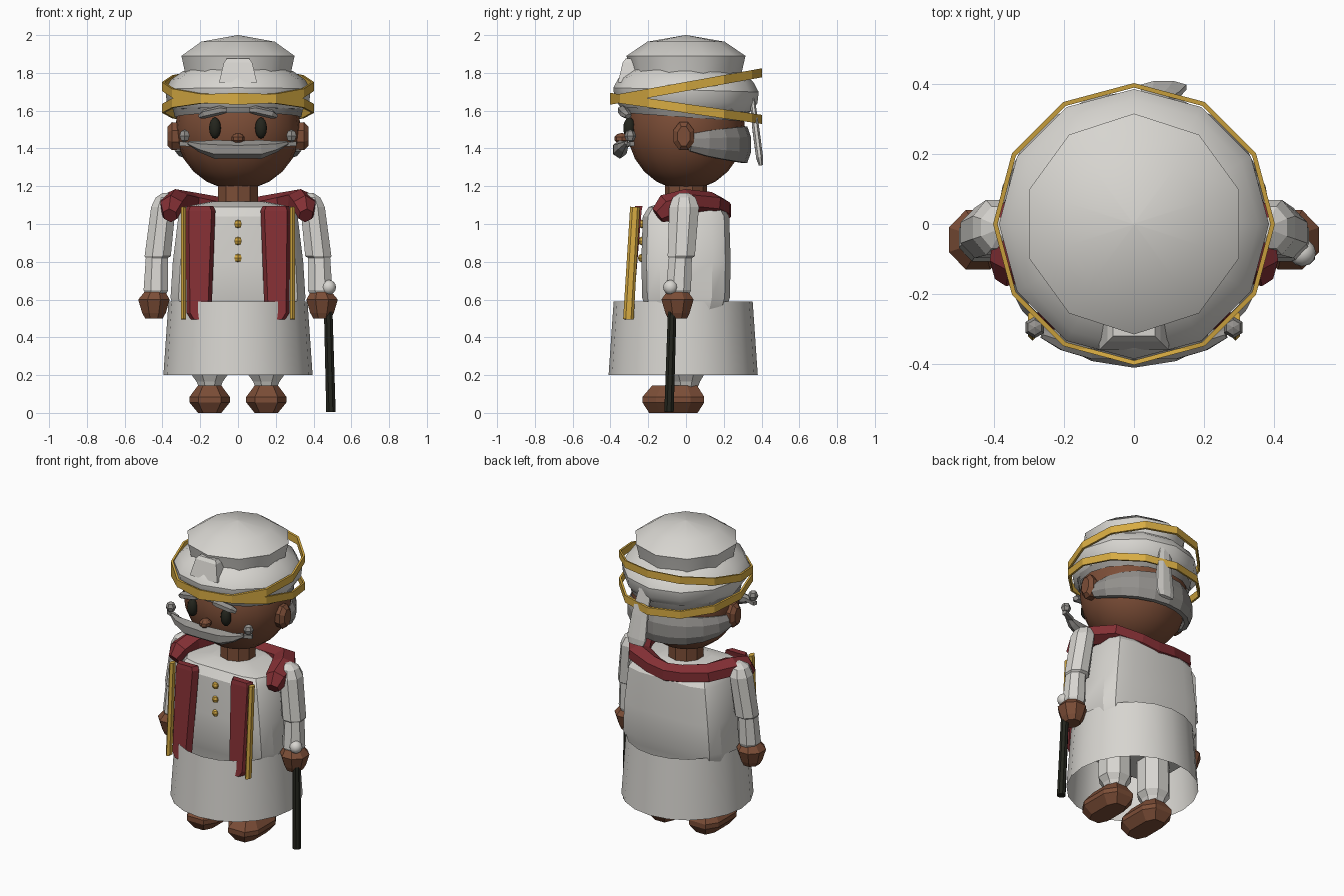
import bpy, bmesh, math
from mathutils import Vector

if "Cube" in bpy.data.objects:
    bpy.data.objects.remove(bpy.data.objects["Cube"])


def material(name, rgb):
    m = bpy.data.materials.new(name)
    m.diffuse_color = (*rgb, 1)
    m.use_nodes = True
    m.node_tree.nodes["Principled BSDF"].inputs["Base Color"].default_value = m.diffuse_color
    return m


WHITE = material("cloth_white", (0.68, 0.665, 0.63))
RED = material("scarf_red", (0.23, 0.029, 0.035))
GOLD = material("gold", (0.68, 0.41, 0.055))
SKIN = material("skin_brown", (0.2, 0.075, 0.038))
GREY = material("hair_grey", (0.29, 0.28, 0.265))
DARK = material("dark_wood", (0.017, 0.018, 0.012))


def finish(name, bm, mat, angle=0):
    bmesh.ops.recalc_face_normals(bm, faces=bm.faces)
    me = bpy.data.meshes.new(name)
    bm.to_mesh(me)
    bm.free()
    me.materials.append(mat)
    if angle:
        me.shade_smooth()
        me.set_sharp_from_angle(angle=math.radians(angle))
    ob = bpy.data.objects.new(name, me)
    bpy.context.collection.objects.link(ob)
    return ob


def skin_rings(name, rings, mat, caps=True, closed=False, angle=0):
    """Join rings of points into one surface."""
    bm = bmesh.new()
    vs = [[bm.verts.new(p) for p in r] for r in rings]
    n = len(vs[0])
    pairs = list(zip(vs, vs[1:])) + ([(vs[-1], vs[0])] if closed else [])
    for a, b in pairs:
        for i in range(n):
            j = (i + 1) % n
            bm.faces.new((a[i], a[j], b[j], b[i]))
    if caps and not closed:
        bm.faces.new(vs[0][::-1])
        bm.faces.new(vs[-1])
    return finish(name, bm, mat, angle)


def loft(name, sections, mat, n=8, phase=90, power=1, tilt=0, **kw):
    """Stack horizontal sections (cx, cy, z, rx, ry); tilt leans z along y."""
    rings = []
    for cx, cy, z, rx, ry in sections:
        ring = []
        for i in range(n):
            a = math.radians(phase) + 2 * math.pi * i / n
            c, s = math.cos(a), math.sin(a)
            x = cx + rx * math.copysign(abs(c) ** power, c)
            y = cy + ry * math.copysign(abs(s) ** power, s)
            ring.append((x, y, z + tilt * y))
        rings.append(ring)
    return skin_rings(name, rings, mat, **kw)


def tube(name, path, mat, n=6, up=(0, 0, 1), angle=0):
    """Sweep an oval along points (x, y, z, side radius, up radius)."""
    pts = [Vector(p[:3]) for p in path]
    rings = []
    for k, p in enumerate(pts):
        t = (pts[min(k + 1, len(pts) - 1)] - pts[max(k - 1, 0)]).normalized()
        side = t.cross(Vector(up)).normalized()
        top = side.cross(t)
        angs = [2 * math.pi * (i + 0.5) / n for i in range(n)]
        rings.append([p + side * (math.cos(a) * path[k][3]) + top * (math.sin(a) * path[k][4])
                      for a in angs])
    return skin_rings(name, rings, mat, angle=angle)


def ball(name, loc, r, mat, seg=8, rings=6, angle=0):
    bm = bmesh.new()
    bmesh.ops.create_uvsphere(bm, u_segments=seg, v_segments=rings, radius=1)
    for v in bm.verts:
        v.co = Vector(loc) + Vector([v.co[i] * r[i] for i in range(3)])
    return finish(name, bm, mat, angle)


def mirrored(half):
    """Extend a half path ending at x = 0 across to the other side."""
    return half + [(-p[0], *p[1:]) for p in half[-2::-1]]


# Robe: skirt and torso
loft("skirt", [(0, -.015, .2, .395, .395), (0, -.015, .59, .368, .368)], WHITE,
     n=20, caps=False, angle=30)
loft("torso", [(0, 0, .42, .3, .2), (0, 0, .55, .345, .215), (0, 0, .61, .362, .235),
               (0, 0, .8, .35, .24), (0, 0, 1.04, .32, .232), (0, 0, 1.09, .29, .2),
               (0, 0, 1.12, .14, .11)], WHITE, n=12, phase=15, power=.4, angle=30)
loft("neck", [(0, 0, 1.08, .11, .11), (0, 0, 1.22, .11, .11)], SKIN, n=10)

# Head and face
ball("head", (0, 0, 1.51), (.332, .312, .33), SKIN, 20, 12, 35)
ball("nose", (0, -.34, 1.452), (.037, .04, .03), SKIN, 8, 5)
loft("hair_cap", [(0, 0, 1.565, .335, .32), (0, 0, 1.64, .35, .345), (0, 0, 1.7, .34, .34)],
     GREY, n=16, tilt=-.07, caps=False, angle=30)
band = []
for i in range(11):
    a = math.radians(4 + 172 * i / 10)
    w = math.sin(a) ** .6
    band.append((.32 * math.cos(a), .31 * math.sin(a), 1.435 - .015 * w, .037, .035 + .07 * w))
tube("back_hair", band, GREY, n=8)
tube("moustache", mirrored([
    (.262, -.315, 1.43, .012, .01), (.2, -.335, 1.41, .03, .03),
    (.12, -.35, 1.395, .04, .05), (0, -.352, 1.393, .04, .046)]), GREY, n=6)

# Layered hat, gold bands, front tab and back tail
loft("hat_wrap", [(0, 0, 1.605, .345, .345), (0, 0, 1.65, .378, .378), (0, 0, 1.71, .385, .385),
                  (0, 0, 1.765, .355, .355), (0, 0, 1.81, .29, .29)],
     WHITE, n=12, tilt=-.03, angle=30)
loft("hat_crown", [(0, 0, 1.775, .29, .29), (0, 0, 1.825, .3, .3), (0, 0, 1.89, .315, .315),
                   (0, 0, 1.965, .205, .205), (0, 0, 2.0, .004, .004)], WHITE, n=10, angle=40)
for name, z, tilt in (("lower_gold_band", 1.612, -.145), ("upper_gold_band", 1.728, .18)):
    loft(name, [(0, 0, z + dz, r, r) for r, dz in
                ((.389, -.024), (.402, -.024), (.402, .024), (.389, .024))],
         GOLD, n=12, tilt=tilt, closed=True)
skin_rings("hat_tab", [[(-w, y, z), (w, y, z), (w, -.24, z), (-w, -.24, z)] for w, y, z in
                       ((.1, -.36, 1.75), (.075, -.335, 1.855), (.06, -.32, 1.875))], WHITE)
tube("hat_tail", [(.05, .35, 1.67, .045, .014), (.075, .37, 1.5, .06, .02),
                  (.085, .39, 1.35, .07, .02), (.085, .397, 1.31, .055, .012)],
     WHITE, n=8, up=(0, 1, 0))

# Shirt buttons
for z in (.82, .91, 1.0):
    ball("button", (0, -.235, z), (.023, .02, .023), GOLD, 6, 4)

# Scarf draped round the back of the neck onto both shoulders
tube("shoulder_scarf", mirrored([
    (.36, -.15, 1.045, .04, .045), (.35, -.1, 1.085, .068, .075), (.33, .0, 1.125, .08, .06),
    (.25, .13, 1.11, .075, .06), (.11, .18, 1.085, .06, .06), (0, .195, 1.07, .05, .065)]),
    RED, n=6)

for s, side in ((1, "left"), (-1, "right")):
    # Face details
    ball(side + "_eye", (s * .122, -.3, 1.508), (.033, .032, .056), DARK, 10, 8, 40)
    tube(side + "_eyebrow", [(s * .2, -.305, 1.57, .02, .014), (s * .175, -.32, 1.583, .03, .024),
                             (s * .09, -.335, 1.603, .03, .024), (s * .06, -.335, 1.602, .02, .014)],
         GREY, n=6)
    ball(side + "_moustache_curl", (s * .283, -.295, 1.467), (.031, .031, .034), GREY, 6, 4)
    tube(side + "_moustache_tip", [(s * .22, -.315, 1.42, .016, .016), (s * .305, -.285, 1.425, .018, .016)],
         GREY, n=4)
    tube(side + "_ear", [(s * .29, -.01, 1.465, .055, .075), (s * .35, -.012, 1.465, .06, .08),
                         (s * .372, -.012, 1.465, .035, .055)], SKIN, n=8)
    # Hanging scarf panels with gold edging
    skin_rings(side + "_scarf_panel",
               [[(s * x, y + dy, z) for x, dy in ((a, 0), (a + .02, -.04), (b - .018, -.04), (b, 0))]
                for z, y, a, b in ((.495, -.285, .165, .25), (.53, -.28, .14, .272),
                                   (1.07, -.235, .12, .278), (1.095, -.23, .13, .27))], RED)
    tube(side + "_gold_edge", [(s * .289, -.305, .495, .016, .028), (s * .289, -.27, 1.09, .016, .026)],
         GOLD, n=6, up=(0, 1, 0))
    # Sleeves and hands
    loft(side + "_sleeve", [(s * .435, -.04, .62, .055, .06), (s * .435, -.04, .65, .07, .072),
                            (s * .43, -.03, .82, .063, .066), (s * .425, -.025, .83, .075, .078),
                            (s * .395, -.01, 1.09, .07, .085), (s * .385, -.01, 1.14, .055, .065),
                            (s * .38, -.01, 1.165, .02, .025)], WHITE, n=8, phase=22.5)
    loft(side + "_hand", [(s * .445, -.045, .5, .05, .055), (s * .445, -.045, .53, .068, .07),
                          (s * .445, -.045, .6, .09, .092), (s * .44, -.045, .64, .06, .062)],
         SKIN, n=8, phase=22.5)
    # Trouser legs and shoes
    loft(side + "_leg", [(s * .15, 0, .13, .06, .065), (s * .15, 0, .165, .075, .08),
                         (s * .15, 0, .2, .102, .102), (s * .15, 0, .56, .1, .1)],
         WHITE, n=8, phase=22.5)
    loft(side + "_shoe", [(s * .15, -.067, 0, .065, .135), (s * .15, -.067, .055, .112, .172),
                          (s * .15, -.067, .085, .112, .172), (s * .15, -.06, .145, .065, .125)],
         SKIN, n=8, phase=22.5, power=.65)

# Walking cane
tube("cane", [(.492, -.09, .005, .027, .027), (.475, -.07, .64, .024, .024)], DARK, n=8, up=(0, 1, 0))
ball("cane_knob", (.48, -.082, .665), (.039, .039, .039), WHITE, 12, 8, 40)
